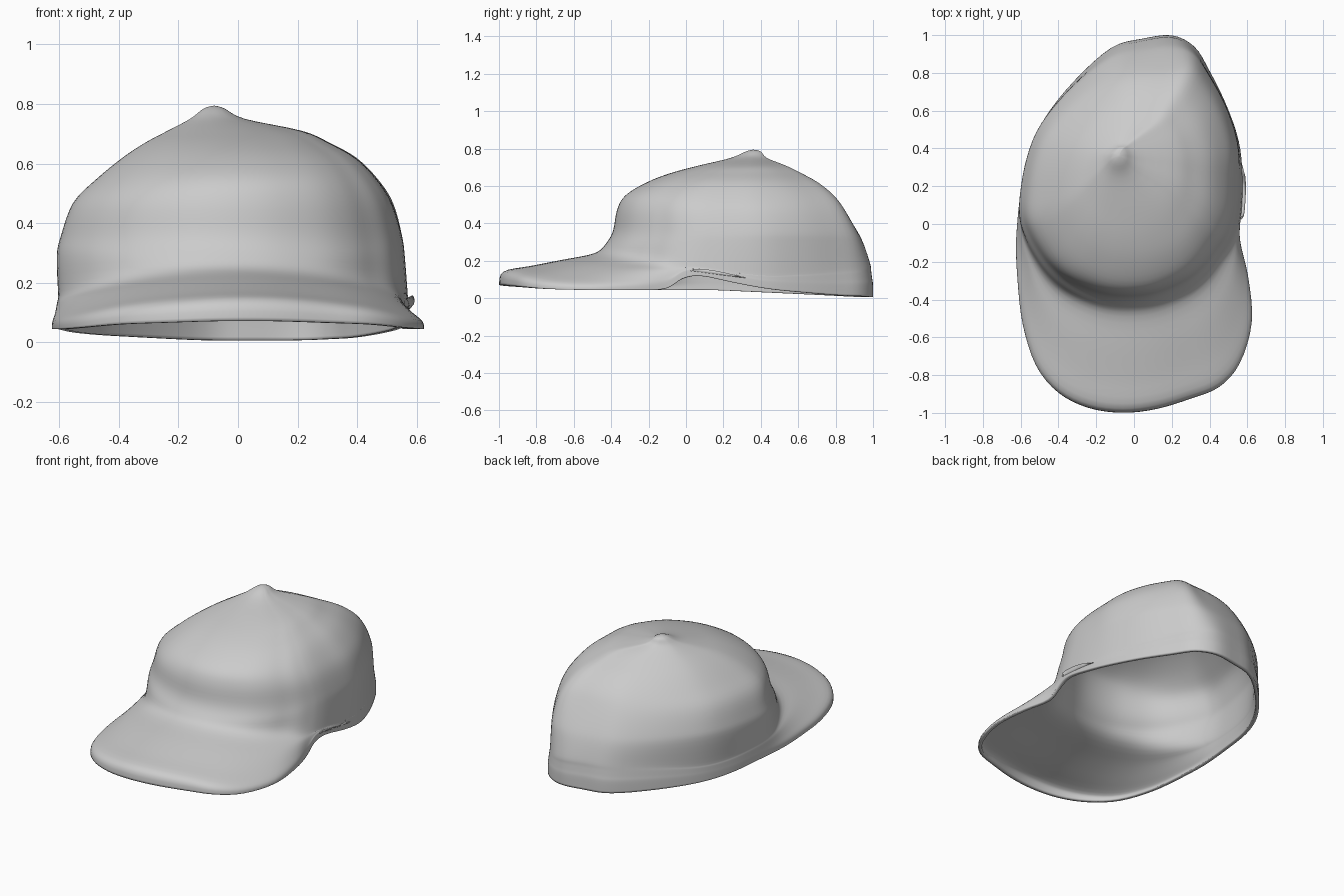
import bpy, bmesh
from mathutils import Vector

cube = bpy.data.objects.get("Cube")
if cube:
    bpy.data.objects.remove(cube)


def spline(points, steps, closed):
    """Smooth curve running through all the points."""
    n, out = len(points), []
    pick = lambda i: points[i % n] if closed else points[max(0, min(n - 1, i))]
    for i in range(n if closed else n - 1):
        a, b, c, d = (pick(i + k) for k in (-1, 0, 1, 2))
        for s in range(steps):
            t = s / steps
            out.append(b + (c - a) * t / 2 + (a * 2 - b * 5 + c * 4 - d) * t * t / 2
                       + (b * 3 - a - c * 3 + d) * t ** 3 / 2)
    return out if closed else out + [points[-1]]


# Foot of the crown, from the back round the right side
foot = [(.2, .985), (.04, .965), (-.12, .915), (-.32, .74), (-.48, .54), (-.56, .35), (-.6, .13),
        (-.6, 0), (-.57, -.1), (-.52, -.2), (-.46, -.29), (-.38, -.37), (-.28, -.43),
        (-.16, -.475), (-.03, -.49), (.1, -.475), (.22, -.43), (.32, -.37), (.4, -.29),
        (.46, -.2), (.51, -.12), (.54, -.04), (.555, .02), (.565, .1), (.57, .25), (.55, .44),
        (.48, .64), (.39, .81), (.31, .93)]
# Hem: lower edge of the back and outer edge of the brim, matching the foot
hem = [(.2, 1, .01), (.04, .98, .01), (-.12, .935, .01), (-.32, .755, .02), (-.48, .55, .03),
       (-.565, .35, .04), (-.605, .13, .05), (-.62, -.02, .05), (-.625, -.14, .05),
       (-.615, -.32, .05), (-.59, -.53, .05), (-.52, -.75, .055), (-.4, -.895, .065),
       (-.24, -.975, .07), (-.06, -1, .075), (.12, -.98, .075), (.3, -.925, .07),
       (.45, -.865, .065), (.56, -.74, .055), (.625, -.52, .05), (.605, -.28, .05),
       (.565, -.11, .055), (.56, -.02, .11), (.57, .08, .125), (.575, .25, .09),
       (.555, .44, .055), (.485, .64, .035), (.395, .82, .02), (.32, .94, .015)]
# Crown levels: height, then x and y limits
levels = [(.785, -.115, -.045, .32, .4), (.75, -.16, .02, .24, .43), (.71, -.235, .215, .07, .53),
          (.67, -.31, .305, -.08, .61), (.62, -.385, .395, -.21, .7), (.55, -.47, .465, -.325, .785),
          (.47, -.55, .517, -.37, .845), (.36, -.59, .55, -.39, .915), (.29, -.605, .56, -.43, .95)]


def ring_point(f, level):
    """Foot point fitted into a crown level, fuller towards the back corners."""
    z, x0, x1, y0, y1 = level
    a, b = (f[0] + .6) / .585 - 1, (f[1] + .49) / .7375 - 1
    full = (.15 if a > 0 else .09) * min(1, (z - .2) / .3)
    grow = 1 + full * abs(a) * max(0, b) * 1.1
    a, b = (max(-1, min(1, w * grow)) for w in (a, b))
    return Vector(((x0 + x1 + (x1 - x0) * a) / 2, (y0 + y1 + (y1 - y0) * b) / 2, z))


def column(f, h):
    """Control points from the peak down to the hem."""
    back = max(0, min(1, f[1] * 2))
    base = Vector((f[0], f[1], .24 - .2 * f[0] ** 2 - .05 * back))
    edge = Vector(h)
    edge.z -= .007
    lip = base.lerp(edge, .96)
    lip.z = min(edge.z + .075 - .12 * h[0] ** 2, (edge.z * 2 + base.z) / 3 + .02)
    return ([Vector((-.08, .36, .795))] + [ring_point(f, level) for level in levels]
            + [base, base.lerp(lip, .35), base.lerp(lip, .7), lip, edge])


controls = [column(f, h) for f, h in zip(foot, hem)]
rings = [spline(list(ring), 4, True) for ring in zip(*controls)]
columns = [spline(list(col), 4, False) for col in zip(*rings)]

# Crown and brim as one continuous shell
bm = bmesh.new()
peak = bm.verts.new(columns[0][0])
grid = [[bm.verts.new(p) for p in col[1:]] for col in columns]
for a, b in zip(grid, grid[1:] + grid[:1]):
    bm.faces.new((peak, a[0], b[0]))
    for k in range(len(a) - 1):
        bm.faces.new((a[k], a[k + 1], b[k + 1], b[k]))
bmesh.ops.recalc_face_normals(bm, faces=bm.faces)
if sum(f.normal.z * f.calc_area() for f in bm.faces) < 0:
    bmesh.ops.reverse_faces(bm, faces=bm.faces)
mesh = bpy.data.meshes.new("cap")
bm.to_mesh(mesh)
bm.free()
cap = bpy.data.objects.new("cap", mesh)
bpy.context.collection.objects.link(cap)

# Soften the cloth
soft = cap.modifiers.new("soft cloth", "SMOOTH")
soft.factor = .5
soft.iterations = 3

# Cloth thickness, kept inside the outer surface
shell = cap.modifiers.new("thickness", "SOLIDIFY")
shell.thickness = .022
shell.offset = -1

# Plain grey cloth
grey = bpy.data.materials.new("grey cloth")
grey.use_nodes = True
grey.diffuse_color = (.6, .6, .6, 1)
grey.node_tree.nodes["Principled BSDF"].inputs["Base Color"].default_value = (.6, .6, .6, 1)
mesh.materials.append(grey)

bpy.ops.object.select_all(action="DESELECT")
cap.select_set(True)
bpy.context.view_layer.objects.active = cap
bpy.ops.object.shade_smooth_by_angle(angle=1)
